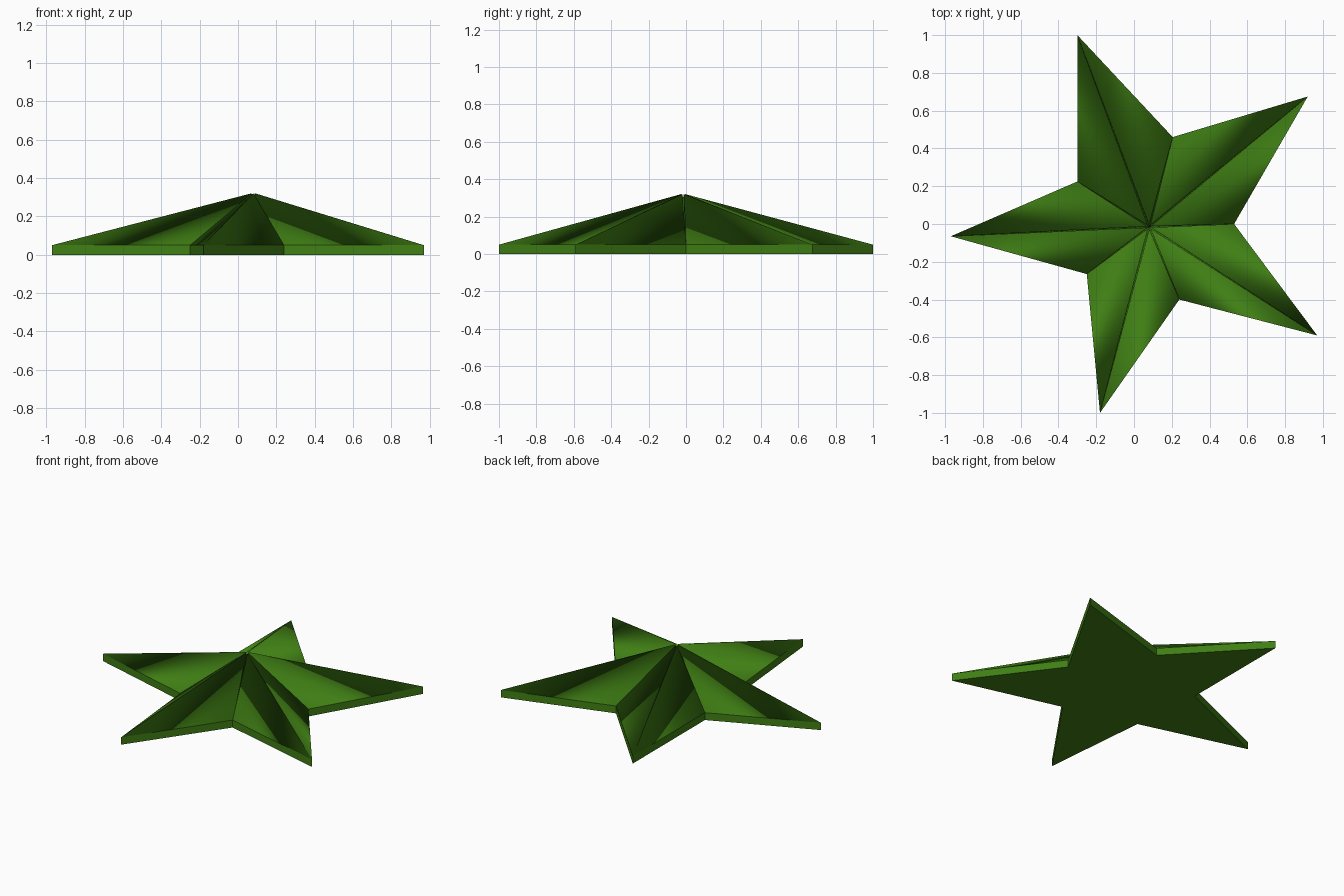
import bpy
import bmesh
from mathutils import Vector

cube = bpy.data.objects.get("Cube")
if cube:
    bpy.data.objects.remove(cube)

# Leaf green, used everywhere
green = bpy.data.materials.new("leaf_green")
green.use_nodes = True
COLOUR = (0.05, 0.21, 0.007, 1)
green.diffuse_color = COLOUR
green.node_tree.nodes["Principled BSDF"].inputs["Base Color"].default_value = COLOUR

RIM, PEAK, GAP = 0.05, 0.32, 0.012
CENTRE = Vector((0.08, -0.015))

# Hand-cut outline: arm tips and the notch that follows each one clockwise
TIPS = [(-0.3, 1.0), (0.92, 0.675), (0.97, -0.59), (-0.18, -1.0), (-0.97, -0.065)]
NOTCHES = [(0.205, 0.46), (0.53, 0.0), (0.24, -0.4), (-0.25, -0.265), (-0.3, 0.225)]


def add_half(bm, tip, notch):
    """One wedge: sloping facet, rim wall, base and two inner seam faces."""
    tip, notch = Vector(tip), Vector(notch)
    towards = ((tip - CENTRE).normalized() + (notch - CENTRE).normalized()).normalized()
    apex = CENTRE + towards * GAP
    low = [bm.verts.new((*p, 0)) for p in (CENTRE, tip, notch)]
    top = [bm.verts.new((*p, z)) for p, z in ((apex, PEAK), (tip, RIM), (notch, RIM))]
    base = bm.faces.new(low)
    facet = bm.faces.new(top)
    sides = [bm.faces.new((low[i], low[j], top[j], top[i]))
             for i, j in ((0, 1), (1, 2), (2, 0))]
    for face in (base, facet, *sides):
        face.smooth = True
    # Crisp rim and base; soft roll into the ridge and valley seams
    for face in (base, sides[1]):
        for edge in face.edges:
            edge.smooth = False


# Five arms, each from two wedges meeting at the ridge
for i, tip in enumerate(TIPS):
    bm = bmesh.new()
    for notch in (NOTCHES[i], NOTCHES[i - 1]):
        add_half(bm, tip, notch)
    bmesh.ops.recalc_face_normals(bm, faces=bm.faces[:])
    mesh = bpy.data.meshes.new(f"star_arm_{i + 1}")
    bm.to_mesh(mesh)
    bm.free()
    mesh.materials.append(green)
    arm = bpy.data.objects.new(f"star_arm_{i + 1}", mesh)
    bpy.context.collection.objects.link(arm)
